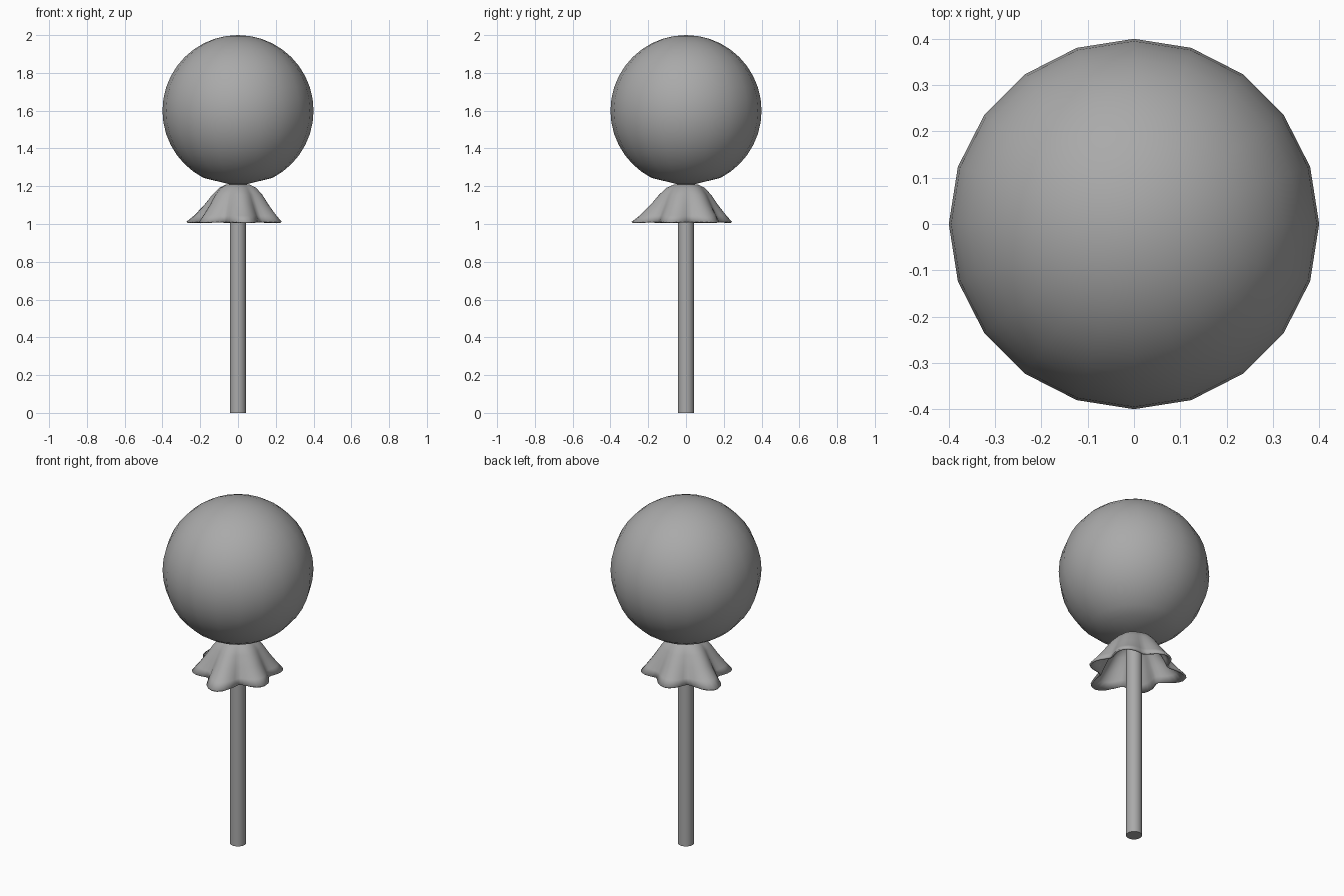
import bpy, bmesh, math
from math import sin, cos, pi, radians

cube = bpy.data.objects.get("Cube")
if cube:
    bpy.data.objects.remove(cube, do_unlink=True)

grey = bpy.data.materials.new("plain grey")
grey.use_nodes = True
colour = (0.4, 0.4, 0.4, 1)
grey.diffuse_color = colour
grey.node_tree.nodes["Principled BSDF"].inputs["Base Color"].default_value = colour


def lathe(name, profile, sides, radius_at=None, sharp=40):
    """Turn (radius, z) points around z; points of radius 0 become poles."""
    bm = bmesh.new()
    rings = []
    for i, (r, z) in enumerate(profile):
        if r == 0:
            rings.append([bm.verts.new((0, 0, z))] * sides)
            continue
        ring = []
        for k in range(sides):
            a = 2 * pi * k / sides
            rad = radius_at(i, r, a) if radius_at else r
            ring.append(bm.verts.new((rad * cos(a), rad * sin(a), z)))
        rings.append(ring)
    for low, high in zip(rings, rings[1:]):
        for k in range(sides):
            n = (k + 1) % sides
            corners = dict.fromkeys((low[k], low[n], high[n], high[k]))
            bm.faces.new(list(corners))
    bmesh.ops.recalc_face_normals(bm, faces=bm.faces)
    mesh = bpy.data.meshes.new(name)
    bm.to_mesh(mesh)
    bm.free()
    mesh.materials.append(grey)
    obj = bpy.data.objects.new(name, mesh)
    bpy.context.collection.objects.link(obj)
    bpy.ops.object.select_all(action="DESELECT")
    obj.select_set(True)
    bpy.context.view_layer.objects.active = obj
    bpy.ops.object.shade_smooth_by_angle(angle=radians(sharp))
    return obj


# Candy ball with a shallow cone underneath
ball = [(0, 1.2)]
ball += [(0.4 * sin(radians(a)), 1.6 - 0.4 * cos(radians(a))) for a in range(27, 180, 9)]
ball.append((0, 2.0))
lathe("candy_ball", ball, 20)

# Stick
lathe("stick", [(0, 0), (0.043, 0), (0.043, 1.19), (0, 1.19)], 20)

# Wrapper skirt: six uneven pleats that grow towards the rim
skirt = [(0, 1.212), (0.06, 1.21), (0.095, 1.192), (0.125, 1.155),
         (0.155, 1.1), (0.187, 1.045), (0.205, 1.012)]
pleats = [0.245, 0.24, 0.245, 0.29, 0.245, 0.29]
first_pleat = radians(-22)


def pleated(i, r, a):
    turn = ((a - first_pleat) / (pi / 3)) % 6
    peak = pleats[round(turn) % 6]
    wave = 0.5 + 0.5 * cos(2 * pi * turn)
    valley = 0.185
    grow = (i / (len(skirt) - 1)) ** 1.5
    rim = valley + (peak - valley) * wave ** 0.7
    return r * (1 + grow * (rim / skirt[-1][0] - 1))


wrapper = lathe("wrapper_skirt", skirt, 60, pleated, 60)
shell = wrapper.modifiers.new("thickness", "SOLIDIFY")
shell.thickness = 0.01
shell.offset = -1
